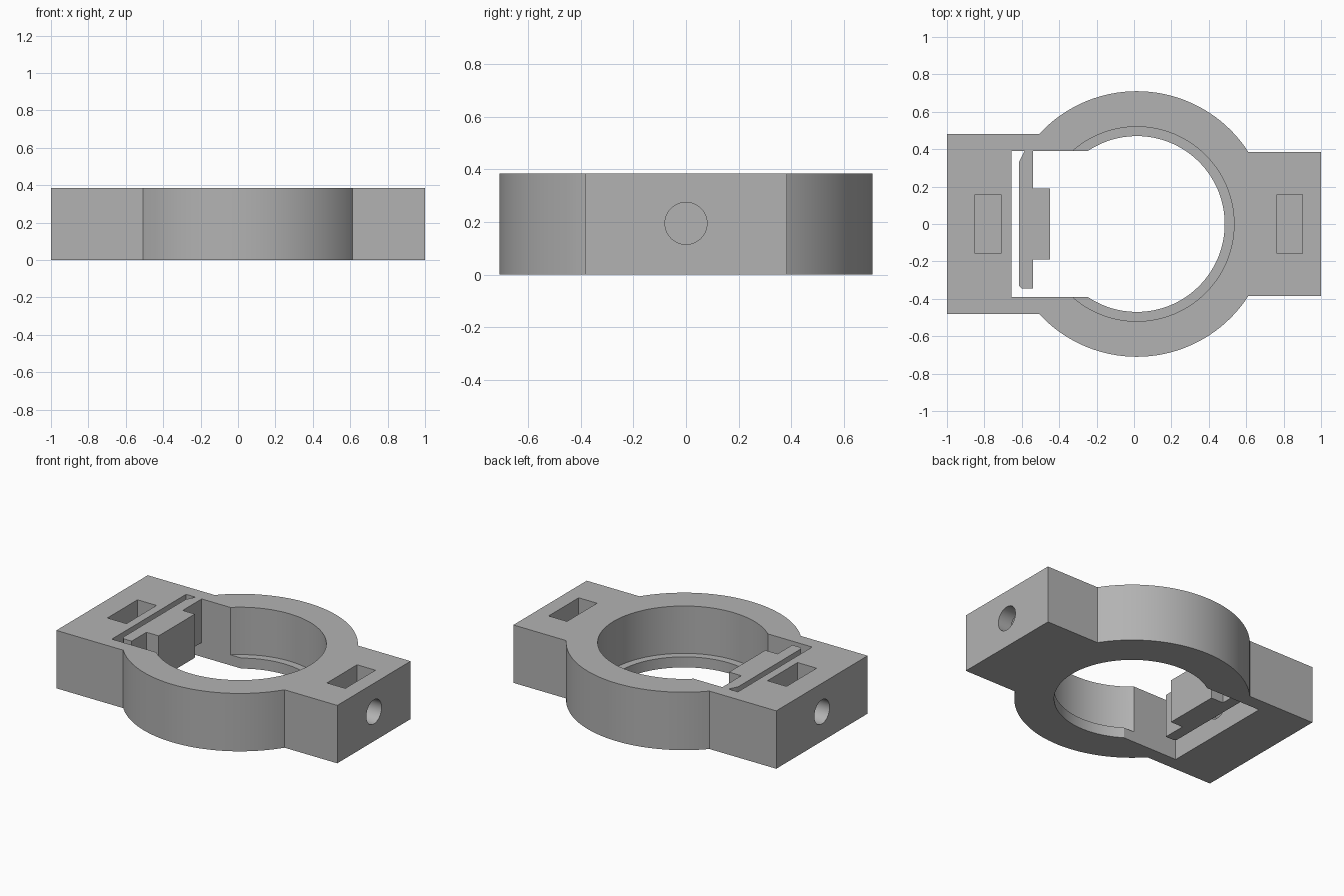
import bpy, bmesh, math

if "Cube" in bpy.data.objects:
    bpy.data.objects.remove(bpy.data.objects["Cube"])

H = 0.385       # overall height
CX = 0.015      # ring centre
LIP = 0.07      # height of the inner ledge

gray = bpy.data.materials.new("plain_gray")
gray.use_nodes = True
color = (0.45, 0.45, 0.45, 1)
gray.diffuse_color = color
gray.node_tree.nodes["Principled BSDF"].inputs["Base Color"].default_value = color


def prism(name, outline, z0, z1):
    """Extrude a flat outline from z0 to z1."""
    bm = bmesh.new()
    face = bm.faces.new([bm.verts.new((x, y, z0)) for x, y in outline])
    top = bmesh.ops.extrude_face_region(bm, geom=[face])["geom"]
    for v in top:
        if isinstance(v, bmesh.types.BMVert):
            v.co.z = z1
    bmesh.ops.recalc_face_normals(bm, faces=bm.faces)
    mesh = bpy.data.meshes.new(name)
    bm.to_mesh(mesh)
    bm.free()
    obj = bpy.data.objects.new(name, mesh)
    bpy.context.collection.objects.link(obj)
    mesh.materials.append(gray)
    return obj


def box(name, x0, x1, y, z0, z1):
    return prism(name, [(x0, -y), (x1, -y), (x1, y), (x0, y)], z0, z1)


def disc(name, r, z0, z1, n=128):
    angles = [math.tau * i / n for i in range(n)]
    return prism(name, [(CX + r * math.cos(a), r * math.sin(a)) for a in angles], z0, z1)


def screw_hole(name, x0, x1):
    bpy.ops.mesh.primitive_cylinder_add(
        vertices=48, radius=0.08, depth=x1 - x0,
        location=((x0 + x1) / 2, 0, 0.195), rotation=(0, math.pi / 2, 0))
    obj = bpy.context.object
    obj.name = name
    obj.data.materials.append(gray)
    return obj


def combine(target, tool, operation):
    mod = target.modifiers.new(tool.name, "BOOLEAN")
    mod.object, mod.operation, mod.solver = tool, operation, "EXACT"
    bpy.context.view_layer.objects.active = target
    bpy.ops.object.modifier_apply(modifier=mod.name)
    bpy.data.objects.remove(tool)


# Ring with a mounting ear on each side
body = disc("clamp_body", 0.71, 0, H)
combine(body, box("left_ear", 0.3, 1, 0.385, 0, H), "UNION")
combine(body, box("right_ear", -1, -0.3, 0.48, 0, H), "UNION")

# Bore with a ledge, tongue slot, nut pockets and screw holes
cutters = [
    disc("lower_bore", 0.47, -0.1, H + 0.1),
    disc("upper_bore", 0.52, LIP, H + 0.1),
    box("tongue_slot", -0.655, CX, 0.39, -0.1, H + 0.1),
    box("left_nut_pocket", 0.765, 0.9, 0.158, 0.05, H + 0.1),
    box("right_nut_pocket", -0.85, -0.71, 0.158, 0.05, H + 0.1),
    screw_hole("left_screw_hole", 0.83, 1.1),
    screw_hole("right_screw_hole", -1.1, -0.6),
]
for cutter in cutters:
    combine(body, cutter, "DIFFERENCE")

# Flexible tongue with a pressure pad, joined to the back wall of the slot
tongue = prism("clamping_tongue", [
    (-0.615, -0.33), (-0.6, -0.345), (-0.54, -0.345), (-0.54, -0.19),
    (-0.45, -0.19), (-0.45, 0.19), (-0.54, 0.19), (-0.54, 0.39),
    (-0.585, 0.39), (-0.615, 0.33)], 0.095, H)

# Smooth the curved walls, keep edges crisp
for obj in (body, tongue):
    bpy.ops.object.select_all(action="DESELECT")
    obj.select_set(True)
    bpy.context.view_layer.objects.active = obj
    bpy.ops.object.shade_smooth_by_angle(angle=math.radians(30))
